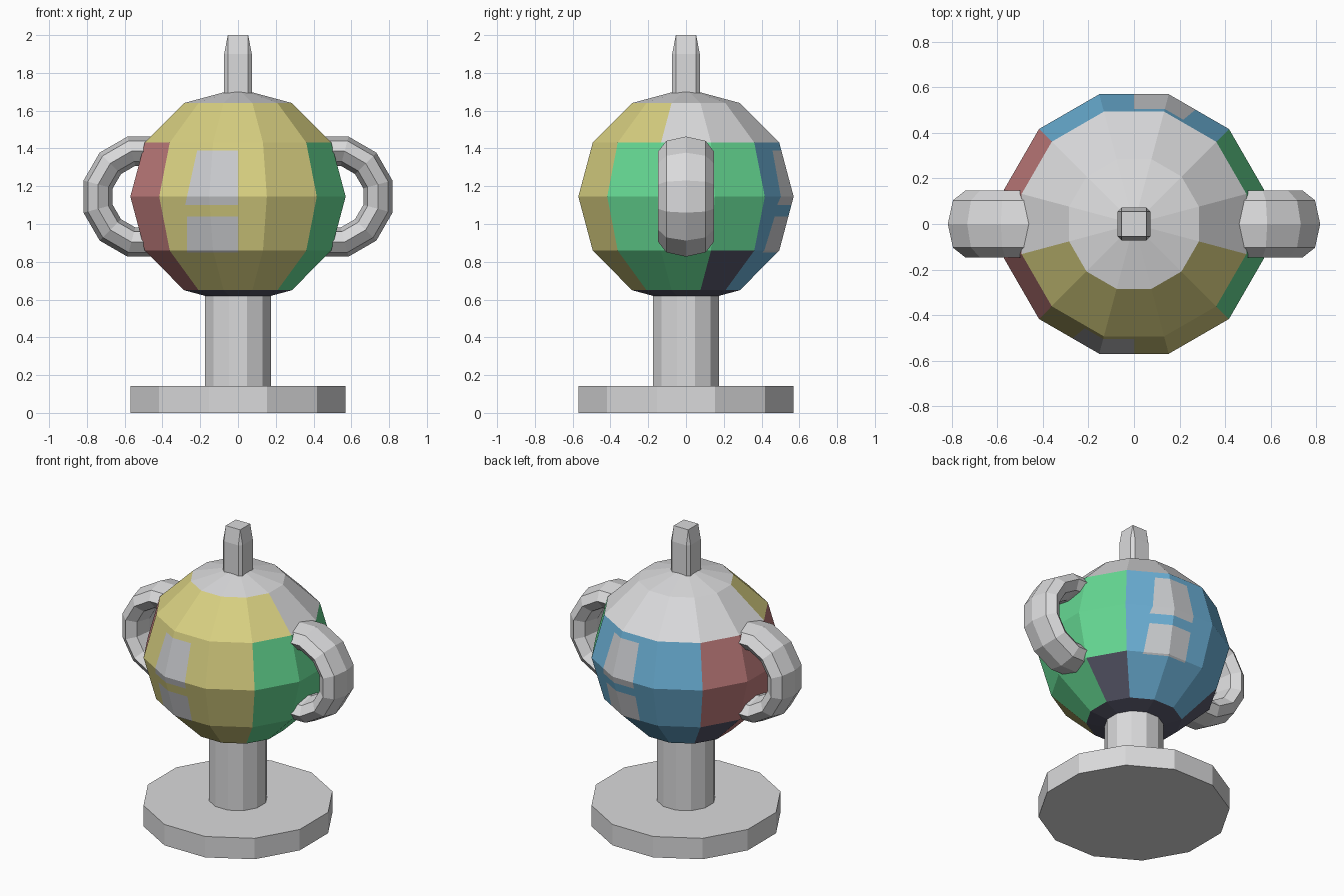
import bpy, bmesh, math
from mathutils import Matrix, Vector

cube = bpy.data.objects.get("Cube")
if cube:
    bpy.data.objects.remove(cube, do_unlink=True)


def material(name, *rgb):
    m = bpy.data.materials.new(name)
    m.use_nodes = True
    m.diffuse_color = (*rgb, 1)
    m.node_tree.nodes["Principled BSDF"].inputs["Base Color"].default_value = (*rgb, 1)
    return m


GREY, YELLOW, GREEN, BLUE, RED, DARK, PANE = range(7)
mats = [
    material("light grey", .70, .70, .71),
    material("yellow", .69, .63, .22),
    material("green", .13, .69, .29),
    material("blue", .15, .44, .68),
    material("red", .55, .21, .21),
    material("charcoal", .10, .10, .15),
    material("pane grey", .60, .61, .63),
]
TURN = Matrix.Rotation(math.radians(15), 4, 'Z')
MID = 1.145   # height of the globe centre


def add_object(name, bm, materials):
    bmesh.ops.recalc_face_normals(bm, faces=bm.faces)
    mesh = bpy.data.meshes.new(name)
    bm.to_mesh(mesh)
    bm.free()
    for m in materials:
        mesh.materials.append(m)
    ob = bpy.data.objects.new(name, mesh)
    bpy.context.collection.objects.link(ob)
    return ob


def cylinder(name, radius, low, high):
    bm = bmesh.new()
    place = Matrix.Translation((0, 0, (low + high) / 2)) @ TURN
    bmesh.ops.create_cone(bm, cap_ends=True, segments=12, radius1=radius,
                          radius2=radius, depth=high - low, matrix=place)
    return add_object(name, bm, mats[:1])


# Foot and stem
cylinder("base_disc", .59, 0, .142)
cylinder("stem", .182, .142, .70)

# Finial: bevelled cube stretched upwards
bm = bmesh.new()
bmesh.ops.create_cube(bm, size=.146)
bmesh.ops.bevel(bm, geom=bm.edges[:], offset=.019, segments=1, affect='EDGES')
bmesh.ops.scale(bm, vec=(1, 1, 5.2), verts=bm.verts)
bmesh.ops.translate(bm, vec=(0, 0, 2 - .073 * 5.2), verts=bm.verts)
add_object("finial", bm, mats[:1])


# Handles: wide rings half sunk into the globe
def handle(name, side):
    bm = bmesh.new()
    rings = []
    for i in range(12):
        a = math.radians(15 + 30 * i)
        ring = []
        for j in range(8):
            b = math.radians(45 * j)
            r = .249 + .08 * math.cos(b)
            ring.append(bm.verts.new((side * .5 + r * math.cos(a),
                                      .147 * math.sin(b), MID + r * math.sin(a))))
        rings.append(ring)
    for i in range(12):
        p, q = rings[i], rings[(i + 1) % 12]
        for j in range(8):
            k = (j + 1) % 8
            bm.faces.new((p[j], p[k], q[k], q[j]))
    add_object(name, bm, mats[:1])


handle("handle_left", 1)
handle("handle_right", -1)

# Globe
bm = bmesh.new()
bmesh.ops.create_uvsphere(bm, u_segments=12, v_segments=6, radius=.59,
                          matrix=Matrix.Translation((0, 0, MID))
                          @ Matrix.Diagonal((1, 1, .97, 1)) @ TURN)


def cut(point, normal, inside):
    faces = [f for f in bm.faces if inside(f.calc_center_median())]
    geom = set(faces)
    for f in faces:
        geom.update(f.edges, f.verts)
    bmesh.ops.bisect_plane(bm, geom=list(geom), dist=1e-5,
                           plane_co=point, plane_no=normal)


# Panes: (bottom, top, slope of the outer edge), same on front and back
PANES = [(1.10, 1.388, .22), (.85, 1.04, 0)]
OUTER = .27


def in_pane(c):
    s = 1 if c.y > 0 else -1
    return abs(c.y) > .3 and any(
        low < c.z < high and 0 < c.x * s < OUTER - slope * (c.z - MID)
        for low, high, slope in PANES)


for s in (1, -1):
    for low, high, slope in PANES:
        for z in (low, high):
            cut(Vector((0, 0, z)), Vector((0, 0, 1)),
                lambda c: c.y * s > .3 and -.1 < c.x * s < .45)
        for x, normal in ((0, (1, 0, 0)), (OUTER * s, (1, 0, slope * s))):
            cut(Vector((x, 0, MID)), Vector(normal),
                lambda c: c.y * s > .3 and low < c.z < high)


# Colour the globe by direction and height
def globe_colour(c):
    if in_pane(c):
        return PANE
    angle = math.degrees(math.atan2(c.y, c.x))
    height = c.z - MID
    if height > .286:
        return YELLOW if height < .5 and -165 < angle < -15 else GREY
    if height < -.5:
        return DARK
    if height < -.286 and (15 < angle < 45 or 135 < angle < 165):
        return DARK
    return (GREEN, BLUE, RED, YELLOW)[int((angle + 45) % 360 // 90)]


for f in bm.faces:
    f.material_index = globe_colour(f.calc_center_median())
add_object("globe", bm, mats)
